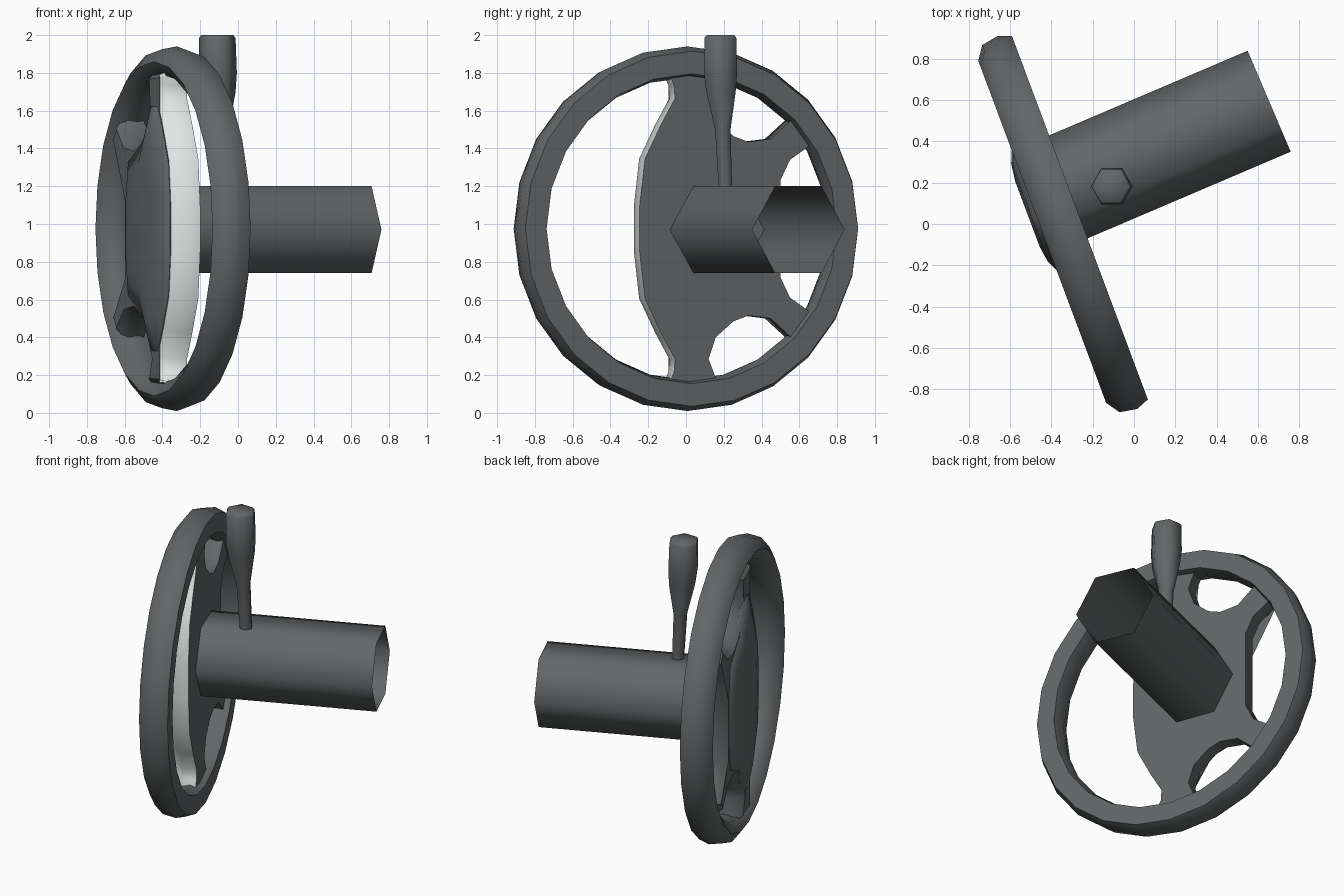
import bpy, bmesh, math
from mathutils import Vector

if "Cube" in bpy.data.objects:
    bpy.data.objects.remove(bpy.data.objects["Cube"])

WHEEL = math.radians(20.5)     # yaw of the wheel axis
COLUMN = math.radians(23.1)    # yaw of the column axis
N = Vector((math.cos(WHEEL), math.sin(WHEEL), 0))
T = Vector((-math.sin(WHEEL), math.cos(WHEEL), 0))


def material(name, rgb):
    m = bpy.data.materials.new(name)
    m.diffuse_color = (*rgb, 1)
    m.use_nodes = True
    m.node_tree.nodes["Principled BSDF"].inputs["Base Color"].default_value = m.diffuse_color
    return m


DARK = material("dark grey plastic", (0.125, 0.133, 0.138))
LIGHT = material("light silver", (0.78, 0.82, 0.81))


def wheel_point(u, v, n):
    """Wheel space (across, up, along axis) to world space."""
    return T * (u + 0.12) + N * n + Vector((0, 0, v + 0.975))


def finish(name, bm, angle, mats=(DARK,)):
    mesh = bpy.data.meshes.new(name)
    bm.to_mesh(mesh)
    bm.free()
    ob = bpy.data.objects.new(name, mesh)
    bpy.context.collection.objects.link(ob)
    for m in mats:
        mesh.materials.append(m)
    bpy.ops.object.select_all(action='DESELECT')
    ob.select_set(True)
    bpy.context.view_layer.objects.active = ob
    bpy.ops.object.shade_smooth_by_angle(angle=math.radians(angle))
    return ob


def loft(rings, caps=True, closed=False):
    """Skin a list of equal-length point rings."""
    bm = bmesh.new()
    vs = [[bm.verts.new(p) for p in ring] for ring in rings]
    k = len(vs[0])
    for i in range(len(vs) - (0 if closed else 1)):
        a, b = vs[i], vs[(i + 1) % len(vs)]
        for j in range(k):
            bm.faces.new((a[j], a[(j + 1) % k], b[(j + 1) % k], b[j]))
    if caps:
        bm.faces.new(vs[0])
        bm.faces.new(vs[-1])
    bmesh.ops.recalc_face_normals(bm, faces=bm.faces)
    return bm


def mirrored(half):
    return half + [(u, -v) for u, v in reversed(half)]


# Rim: flat-backed rounded section swept round the wheel axis
section = [(0.94, -0.235), (0.965, -0.30), (0.95, -0.385), (0.885, -0.43),
           (0.82, -0.39), (0.80, -0.31), (0.82, -0.235)]
rings = []
for i in range(24):
    a = math.tau * i / 24
    rings.append([wheel_point(r * math.cos(a), r * math.sin(a), n) for r, n in section])
finish("wheel_rim", loft(rings, caps=False, closed=True), 62)

# Spoke plate: one outline with four arms, bevelled toward the driver
outline = mirrored([
    (-0.28, 0.12), (-0.25, 0.37), (-0.16, 0.55), (-0.08, 0.69), (-0.085, 0.76),
    (-0.11, 0.81), (-0.10, 0.85), (0.15, 0.84), (0.15, 0.79), (0.11, 0.69),
    (0.15, 0.575), (0.25, 0.49), (0.335, 0.46), (0.46, 0.475), (0.57, 0.57),
    (0.60, 0.60), (0.71, 0.46), (0.675, 0.435), (0.57, 0.365), (0.515, 0.255)])
bm = loft([[wheel_point(u, v, n) for u, v in outline] for n in (-0.273, -0.36)])
front = min(bm.faces, key=lambda f: f.calc_center_median().dot(N) - 0.01 * len(f.verts))
bmesh.ops.inset_individual(bm, faces=[front], thickness=0.05, use_even_offset=True)
for v in front.verts:
    v.co -= N * 0.06
bm.normal_update()
for f in bm.faces:             # silver trim on the side facing -u
    u = f.calc_center_median().dot(T) - 0.12
    if u < -0.02 and f.normal.dot(T) < -0.3:
        f.material_index = 1
finish("spoke_plate", bm, 50, (DARK, LIGHT))

# Centre pad: low dome on the plate
pad = mirrored([(-0.225, 0.12), (-0.20, 0.35), (-0.10, 0.55), (-0.03, 0.66),
                (0.07, 0.66), (0.20, 0.46), (0.42, 0.36), (0.45, 0.2)])
rings = [[wheel_point(0.1 + (u - 0.1) * s, v * s, n) for u, v in pad]
         for n, s in ((-0.40, 1.0), (-0.422, 0.98), (-0.455, 0.75), (-0.467, 0.5))]
finish("centre_pad", loft(rings), 60)

# Steering column: open six-sided tube
axis = Vector((math.cos(COLUMN), math.sin(COLUMN), 0))
side = Vector((-axis.y, axis.x, 0))
end = Vector((0.655, 0.595, 0.97))
rings = []
for back in (1.125, 0):
    rings.append([end - axis * back + side * 0.266 * math.cos(k * math.pi / 3)
                  + Vector((0, 0, 0.266 * math.sin(k * math.pi / 3))) for k in range(6)])
bm = loft(rings, caps=False)
mid = end - axis * 0.56
if sum(f.normal.dot(f.calc_center_median() - mid) for f in bm.faces) < 0:
    bmesh.ops.reverse_faces(bm, faces=bm.faces)
finish("steering_column", bm, 70)

# Shift lever: thin stem with a thick six-sided grip
levels = [(-0.085, 0.21, 1.15, 0.04), (-0.095, 0.195, 1.50, 0.047),
          (-0.103, 0.185, 1.70, 0.09), (-0.107, 0.183, 1.80, 0.101),
          (-0.11, 0.182, 1.985, 0.097), (-0.11, 0.182, 2.0, 0.085)]
rings = [[Vector((x + r * math.cos(k * math.pi / 3), y + r * math.sin(k * math.pi / 3), z))
          for k in range(6)] for x, y, z, r in levels]
finish("shift_lever", loft(rings), 62)
